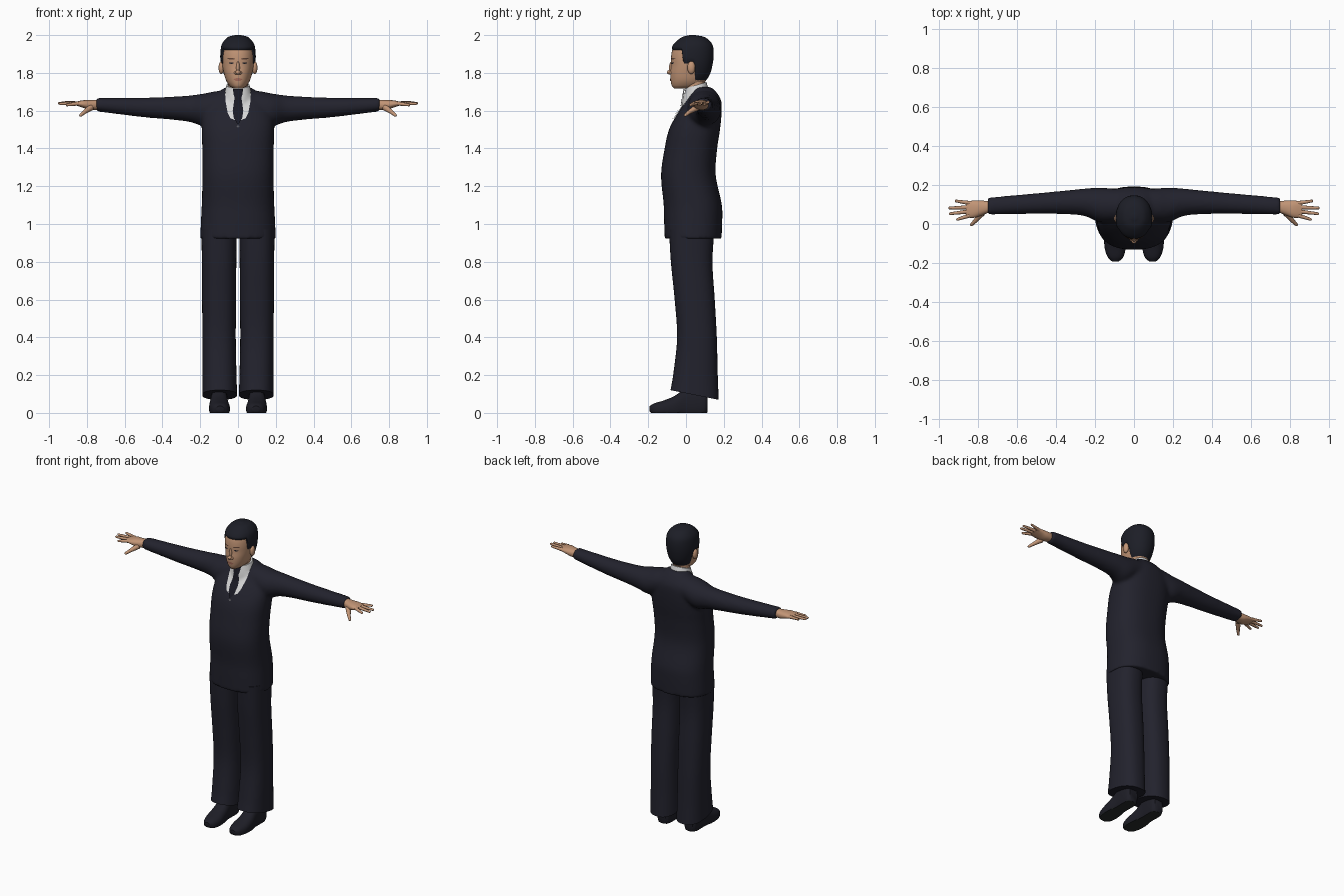
import bpy, bmesh, math
from mathutils import Vector
from mathutils.bvhtree import BVHTree

if "Cube" in bpy.data.objects:
    bpy.data.objects.remove(bpy.data.objects["Cube"])


def material(name, r, g, b):
    m = bpy.data.materials.new(name)
    m.use_nodes = True
    m.diffuse_color = (r, g, b, 1)
    node = next(n for n in m.node_tree.nodes if n.type == "BSDF_PRINCIPLED")
    node.inputs["Base Color"].default_value = (r, g, b, 1)
    node.inputs["Roughness"].default_value = 0.8
    return m


suit = material("navy suit", 0.016, 0.016, 0.026)
hair_dark = material("dark hair", 0.012, 0.013, 0.02)
leather = material("dark leather", 0.013, 0.013, 0.02)
sole_grey = material("sole grey", 0.02, 0.024, 0.024)
skin = material("skin", 0.54, 0.3, 0.18)
lip = material("lips", 0.4, 0.16, 0.11)
brow = material("brow brown", 0.12, 0.06, 0.04)
white = material("white shirt", 0.68, 0.68, 0.68)
tie_dark = material("dark tie", 0.01, 0.01, 0.018)
button_grey = material("button grey", 0.1, 0.1, 0.11)


def finish(name, bm, mat, mirror=False, normals=True):
    if normals:
        bmesh.ops.recalc_face_normals(bm, faces=bm.faces)
    mesh = bpy.data.meshes.new(name)
    bm.to_mesh(mesh)
    bm.free()
    mesh.materials.append(mat)
    ob = bpy.data.objects.new(name, mesh)
    bpy.context.collection.objects.link(ob)
    bpy.ops.object.select_all(action="DESELECT")
    ob.select_set(True)
    bpy.context.view_layer.objects.active = ob
    bpy.ops.object.shade_smooth_by_angle(angle=math.radians(45))
    if mirror:
        ob.modifiers.new("Mirror", "MIRROR")
    return ob


def at(keys, t):
    """Smooth interpolation of rows whose first entry is the position."""
    last = len(keys) - 1
    i = max(j for j in range(last) if j == 0 or keys[j][0] <= t)
    a, b = keys[i], keys[i + 1]
    before, after = keys[max(i - 1, 0)], keys[min(i + 2, last)]
    h = b[0] - a[0]
    u = (t - a[0]) / h
    out = []
    for k in range(1, len(a)):
        m0 = (b[k] - before[k]) / (b[0] - before[0]) * h
        m1 = (after[k] - a[k]) / (after[0] - a[0]) * h
        d = b[k] - a[k]
        out.append(a[k] + u * (m0 + u * (3 * d - 2 * m0 - m1 + u * (m0 + m1 - 2 * d))))
    return out


def ring_point(row, angle, power, grow=0):
    c, s = math.cos(angle), math.sin(angle)
    c, s = [math.copysign(abs(v) ** (2 / power), v) for v in (c, s)]
    centre, radius, low, high = row[:4]
    return centre + (radius + grow) * c, (low + high) / 2 + ((high - low) / 2 + grow) * s


def skin_rings(bm, rings, caps=True):
    rings = [[bm.verts.new(p) for p in ring] for ring in rings]
    n = len(rings[0])
    for r, q in zip(rings, rings[1:]):
        for i in range(n):
            bm.faces.new((r[i], r[(i + 1) % n], q[(i + 1) % n], q[i]))
    if caps:
        bm.faces.new(rings[0])
    bm.faces.new(rings[-1])


def loft(bm, keys, axis="z", power=2.0, sides=40, steps=5):
    """Rows: position, centre, half width, low edge, high edge, optional tilt."""
    ts = [a[0] + (b[0] - a[0]) * j / steps for a, b in zip(keys, keys[1:]) for j in range(steps)]
    rings = []
    for t in ts + [keys[-1][0]]:
        row = at(keys, t)
        tilt = row[4] if len(row) > 4 else 0
        ring = []
        for i in range(sides):
            a, b = ring_point(row, math.tau * i / sides, power)
            lean = t + tilt * (b - (row[2] + row[3]) / 2)
            p = {"z": (a, b, lean), "x": (t, b, a), "y": (a, t, max(b, 0))}[axis]
            ring.append(p)
        rings.append(ring)
    skin_rings(bm, rings)
    return bm


def blob(name, loc, radii, mat, mirror=False):
    bm = bmesh.new()
    bmesh.ops.create_uvsphere(bm, u_segments=20, v_segments=12, radius=1)
    bmesh.ops.scale(bm, vec=radii, verts=bm.verts)
    bmesh.ops.translate(bm, vec=loc, verts=bm.verts)
    return finish(name, bm, mat, mirror)


def tree(ob):
    deps = bpy.context.evaluated_depsgraph_get()
    return BVHTree.FromObject(ob, deps)


def drape(name, targets, spans, mat, lift, mirror=False, cols=10):
    """Thin plate laid on the front of the targets; rows: height, from x, to x."""
    bm = bmesh.new()
    rows = []
    for a, b in zip(spans, spans[1:]):
        for j in range(5 if b is spans[-1] else 4):
            z, x0, x1 = [p + (q - p) * j / 4 for p, q in zip(a, b)]
            row = []
            for i in range(cols + 1):
                x = x0 + (x1 - x0) * i / cols
                hits = [t.ray_cast(Vector((x, -1, z)), Vector((0, 1, 0)))[0] for t in targets]
                y = min([h.y for h in hits if h] or [0.05])
                row.append(bm.verts.new((x, y - lift, z)))
            rows.append(row)
    for r, q in zip(rows, rows[1:]):
        for i in range(cols):
            bm.faces.new((r[i], q[i], q[i + 1], r[i + 1]))
    return finish(name, bm, mat, mirror, normals=False)


# Jacket: body and sleeves fused into one soft surface
body = [(0.922, 0, 0.2, -0.113, 0.188), (1.02, 0, 0.196, -0.116, 0.192), (1.1, 0, 0.192, -0.118, 0.19),
        (1.26, 0, 0.188, -0.132, 0.157), (1.4, 0, 0.189, -0.113, 0.165), (1.5, 0, 0.192, -0.09, 0.18),
        (1.58, 0, 0.185, -0.048, 0.188), (1.65, 0, 0.15, 0, 0.187), (1.69, 0, 0.105, 0.02, 0.167),
        (1.725, 0, 0.07, 0.04, 0.135)]
sleeve = [(0.1, 1.625, 0.08, 0.01, 0.182), (0.18, 1.605, 0.086, 0.01, 0.187), (0.25, 1.61, 0.071, 0.04, 0.182),
          (0.35, 1.613, 0.061, 0.05, 0.172), (0.5, 1.617, 0.052, 0.052, 0.158), (0.75, 1.632, 0.036, 0.047, 0.136)]
jacket_bm = loft(bmesh.new(), body, power=2.4, sides=56)
loft(jacket_bm, [(-r[0],) + r[1:] for r in reversed(sleeve)] + sleeve, axis="x")
jacket = finish("jacket", jacket_bm, suit)
remesh = jacket.modifiers.new("Fuse", "REMESH")
remesh.mode = "VOXEL"
remesh.voxel_size = 0.011
remesh.use_smooth_shade = True
soften = jacket.modifiers.new("Soften", "SMOOTH")
soften.iterations = 6

# Trousers and shoes
finish("trouser_leg", loft(bmesh.new(), [
    (0.095, 0.097, 0.092, -0.082, 0.173, -0.2), (0.2, 0.098, 0.09, -0.068, 0.168, 0),
    (0.4, 0.1, 0.088, -0.047, 0.163, 0), (0.6, 0.1, 0.09, -0.06, 0.152, 0),
    (0.8, 0.1, 0.091, -0.08, 0.14, 0), (0.97, 0.1, 0.094, -0.09, 0.15, 0)], power=2.4), suit, True)
shoe = finish("shoe", loft(bmesh.new(), [
    (-0.192, 0.095, 0.018, 0.008, 0.036), (-0.17, 0.095, 0.04, -0.015, 0.05), (-0.12, 0.097, 0.054, -0.025, 0.065),
    (-0.06, 0.1, 0.052, -0.03, 0.09), (0, 0.1, 0.045, -0.03, 0.13), (0.06, 0.1, 0.046, -0.03, 0.135),
    (0.1, 0.1, 0.042, -0.02, 0.12), (0.115, 0.1, 0.03, 0.005, 0.1)], axis="y", power=2.4), leather, True)
shoe.data.materials.append(sole_grey)
for f in shoe.data.polygons:
    f.material_index = int(f.center.z < 0.002)

# Hands: palm, four fingers and a thumb
hand = loft(bmesh.new(), [
    (0.72, 1.632, 0.026, 0.068, 0.115), (0.78, 1.63, 0.026, 0.045, 0.12), (0.82, 1.635, 0.02, 0.032, 0.12),
    (0.862, 1.638, 0.009, 0.034, 0.117)], axis="x", power=2.3, sides=24)


def finger(bm, start, end, r0, r1):
    p, q = Vector(start), Vector(end)
    turn = (q - p).to_track_quat("Z", "Y").to_matrix().to_4x4()
    turn.translation = (p + q) / 2
    bmesh.ops.create_cone(bm, segments=12, radius1=r0, radius2=r1, depth=(q - p).length, matrix=turn)
    turn.translation = q
    bmesh.ops.create_uvsphere(bm, u_segments=12, v_segments=8, radius=r1, matrix=turn)


for i, (tip_x, tip_y, tip_z) in enumerate([(0.905, 0.024, 1.63), (0.942, 0.053, 1.637),
                                           (0.946, 0.082, 1.64), (0.912, 0.118, 1.645)]):
    finger(hand, (0.845, 0.043 + 0.0215 * i, 1.638), (tip_x, tip_y, tip_z), 0.011, 0.007)
finger(hand, (0.78, 0.058, 1.617), (0.812, 0.018, 1.593), 0.018, 0.011)
finger(hand, (0.812, 0.018, 1.593), (0.833, -0.003, 1.576), 0.011, 0.008)
finish("hand", hand, skin, True)

# Neck and shirt collar
finish("neck", loft(bmesh.new(), [(1.64, 0, 0.055, -0.005, 0.105), (1.7, 0, 0.052, 0, 0.102),
                                  (1.78, 0, 0.052, -0.015, 0.1)]), skin)
collar = finish("shirt_collar", loft(bmesh.new(), [
    (1.62, 0, 0.085, -0.02, 0.14, 0.1), (1.68, 0, 0.075, -0.013, 0.125, 0.2),
    (1.735, 0, 0.061, -0.002, 0.108, 0.3)]), white)

# Head
head_keys = [(1.718, 0, 0.026, -0.064, 0.04), (1.732, 0, 0.045, -0.075, 0.08), (1.76, 0, 0.063, -0.081, 0.106),
             (1.8, 0, 0.075, -0.083, 0.122), (1.84, 0, 0.083, -0.079, 0.132), (1.88, 0, 0.086, -0.079, 0.138),
             (1.92, 0, 0.084, -0.073, 0.138), (1.95, 0, 0.077, -0.058, 0.13), (1.975, 0, 0.058, -0.03, 0.107),
             (1.988, 0, 0.038, -0.005, 0.08), (1.994, 0, 0.008, 0.025, 0.042)]
head = finish("head", loft(bmesh.new(), head_keys, power=2.15, sides=56), skin)


# Hair: a cap whose lower edge steps down at the temple and behind the ear
def hairline(y):
    def ease(a, b):
        u = min(max((y - a) / (b - a), 0), 1)
        return u * u * (3 - 2 * u)
    return 1.92 - 0.075 * ease(-0.025, -0.005) - 0.092 * ease(0.04, 0.07)


top, rows, cols = head_keys[-1][0], 24, 96
hair_rings = []
for j in range(rows + 1):
    t = j / rows
    grow = 0.008 * min(1, t * 8) - 0.002 * (j == 0)
    ring = []
    for i in range(cols):
        angle = math.tau * i / cols
        low = hairline(0.03 + 0.108 * math.sin(angle))
        z = low + (top - low) * math.sin(t * math.pi / 2)
        ring.append((*ring_point(at(head_keys, z), angle, 2.15, grow), z + 0.006 * t))
    hair_rings.append(ring)
hair_bm = bmesh.new()
skin_rings(hair_bm, hair_rings, caps=False)
finish("hair", hair_bm, hair_dark)

# Ears and nose
blob("ear", (0.088, 0.028, 1.828), (0.015, 0.021, 0.034), skin, True)
blob("nose_bridge", (0, -0.076, 1.825), (0.01, 0.014, 0.036), skin)
blob("nose_tip", (0, -0.086, 1.803), (0.013, 0.015, 0.012), skin)
blob("nostril_wing", (0.012, -0.08, 1.8), (0.009, 0.01, 0.009), skin, True)

# Painted face details
face = [tree(head)]
drape("eye", face, [(1.848, 0.03, 0.04), (1.852, 0.021, 0.05), (1.856, 0.028, 0.046)], hair_dark, 0.002, True)
drape("eyebrow", face, [(1.871, 0.018, 0.045), (1.875, 0.016, 0.058), (1.879, 0.03, 0.05)], brow, 0.002, True)
drape("mouth", face, [(1.758, -0.012, 0.012), (1.766, -0.025, 0.025), (1.772, -0.01, 0.01)], lip, 0.003)

# Shirt front, tie and jacket button
chest = [tree(jacket), tree(collar)]
drape("shirt_front", chest, [(1.545, -0.004, 0.004), (1.56, -0.04, 0.04), (1.59, -0.055, 0.055),
                             (1.65, -0.066, 0.066), (1.69, -0.068, 0.068)], white, 0.004)
drape("tie", chest, [(1.53, -0.003, 0.003), (1.56, -0.022, 0.022), (1.6, -0.028, 0.028),
                     (1.67, -0.018, 0.018), (1.68, -0.022, 0.022), (1.715, -0.027, 0.027)], tie_dark, 0.009)
drape("jacket_button", chest, [(1.512, -0.003, 0.003), (1.517, -0.009, 0.009), (1.522, -0.003, 0.003)],
      button_grey, 0.004)
